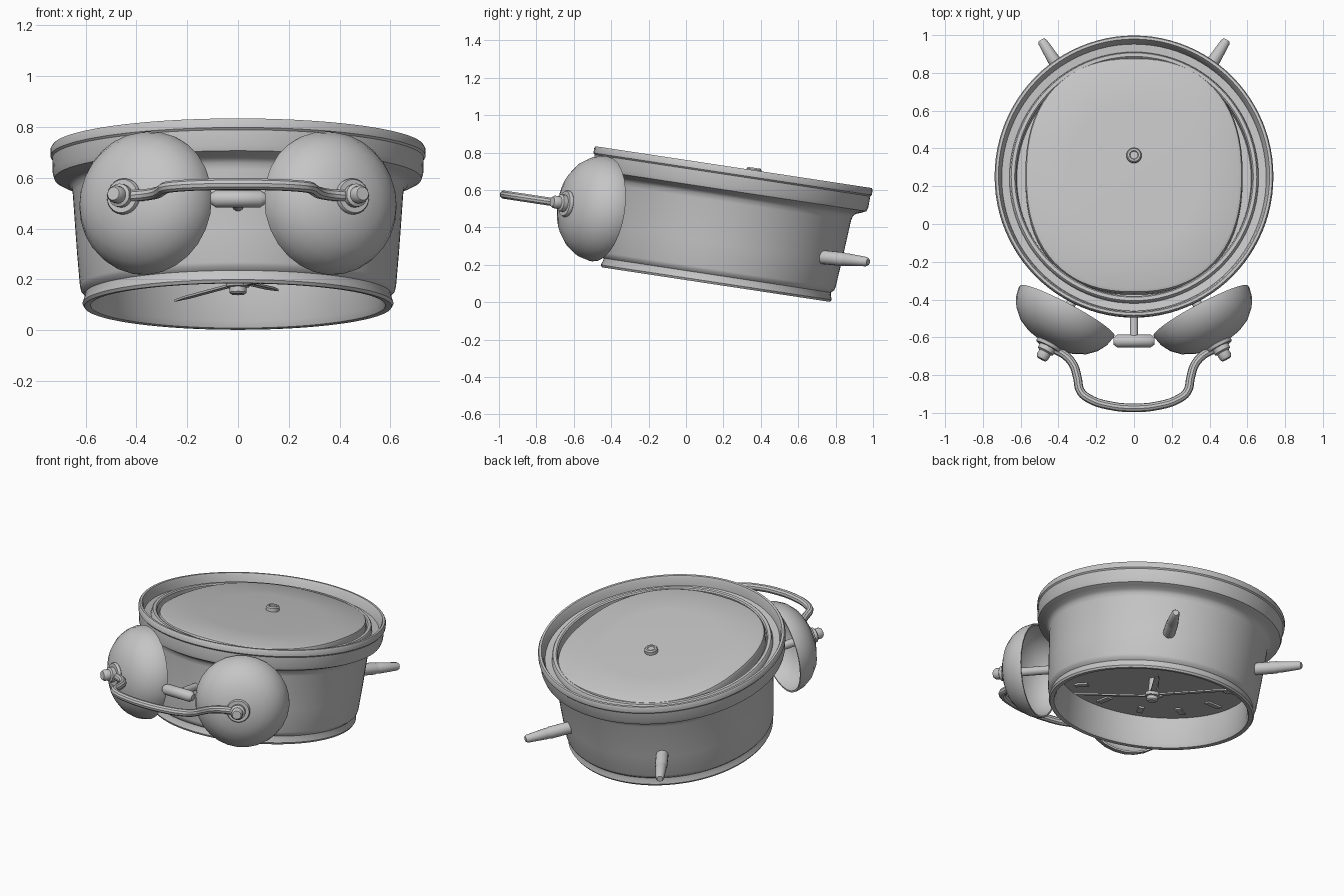
import bpy, bmesh, math
from mathutils import Matrix, Vector

if "Cube" in bpy.data.objects:
    bpy.data.objects.remove(bpy.data.objects["Cube"])

grey = bpy.data.materials.new("plain_grey")
grey.diffuse_color = (0.56, 0.56, 0.56, 1)
grey.use_nodes = True
grey.node_tree.nodes["Principled BSDF"].inputs["Base Color"].default_value = grey.diffuse_color

# Whole clock lies on its face, tipped about x
TILT = Matrix.Translation((0, 0.16, 0.094)) @ Matrix.Rotation(math.radians(-8.6), 4, 'X')
OVAL = Matrix.Diagonal((1, 1.02, 1, 1))


def finish(name, bm, local=Matrix()):
    bmesh.ops.transform(bm, matrix=TILT @ local, verts=bm.verts)
    bmesh.ops.recalc_face_normals(bm, faces=bm.faces)
    me = bpy.data.meshes.new(name)
    bm.to_mesh(me)
    bm.free()
    me.materials.append(grey)
    ob = bpy.data.objects.new(name, me)
    bpy.context.collection.objects.link(ob)
    return ob


def skin(bm, rings):
    """Bridge successive rings; a ring of one vertex is a pole."""
    for a, b in zip(rings, rings[1:]):
        n = max(len(a), len(b))
        for i in range(n):
            j = (i + 1) % n
            if len(a) == 1:
                bm.faces.new((a[0], b[i], b[j]))
            elif len(b) == 1:
                bm.faces.new((a[i], b[0], a[j]))
            else:
                bm.faces.new((a[i], b[i], b[j], a[j]))


def lathe(name, profile, local=Matrix(), seg=24):
    bm = bmesh.new()
    rings = []
    for r, h in profile:
        n = seg if r > 0 else 1
        rings.append([bm.verts.new((r * math.cos(math.tau * i / n), r * math.sin(math.tau * i / n), h))
                      for i in range(n)])
    skin(bm, rings)
    return finish(name, bm, local)


def along(direction, origin):
    """Frame whose z axis follows the direction."""
    q = Vector(direction).to_track_quat('Z', 'X')
    return Matrix.Translation(origin) @ q.to_matrix().to_4x4()


def box(name, size, local):
    bm = bmesh.new()
    bmesh.ops.create_cube(bm, size=1)
    bmesh.ops.scale(bm, vec=size, verts=bm.verts)
    return finish(name, bm, local)


# Case: dial recess, outer wall, flared rim, stepped back recess
lathe("case", [
    (0, 0.19), (0.565, 0.19), (0.57, 0.03), (0.58, 0.003), (0.59, 0), (0.605, 0), (0.612, 0.012),
    (0.604, 0.035), (0.602, 0.05), (0.618, 0.065), (0.622, 0.08), (0.634, 0.22), (0.65, 0.445),
    (0.655, 0.47), (0.67, 0.486), (0.70, 0.497), (0.722, 0.508), (0.729, 0.53), (0.731, 0.59),
    (0.738, 0.598), (0.738, 0.625), (0.732, 0.635), (0.718, 0.635), (0.71, 0.62), (0.70, 0.575),
    (0.66, 0.57), (0.655, 0.597), (0.65, 0.602), (0.632, 0.602), (0.625, 0.595), (0.62, 0.54), (0, 0.54)],
    OVAL, 96)

# Back plate: rounded, nearly circular outline with softened edge
bm = bmesh.new()
rings = []
for scale, h in ((1, 0.535), (1, 0.59), (0.99, 0.603), (0.965, 0.61), (0.6, 0.617)):
    ring = []
    for i in range(72):
        c, s = math.cos(math.tau * i / 72), math.sin(math.tau * i / 72)
        p = 2 / 2.35
        ring.append(bm.verts.new((0.575 * scale * math.copysign(abs(c) ** p, c),
                                  0.008 + 0.63 * scale * math.copysign(abs(s) ** p, s), h)))
    rings.append(ring)
rings.append([bm.verts.new((0, 0.008, 0.62))])
skin(bm, rings)
bm.faces.new(rings[0])
finish("back_plate", bm)

# Setting knob on the back
lathe("back_knob", [(0, 0.6), (0.04, 0.6), (0.04, 0.64), (0.034, 0.648), (0.024, 0.648),
                    (0.02, 0.643), (0, 0.643)], Matrix.Translation((0, 0.11, 0)))

# Dial hour marks
for k in range(12):
    a = math.tau * k / 12
    box("hour_mark", (0.1 if k % 3 == 0 else 0.08, 0.035, 0.014),
        OVAL @ Matrix.Rotation(a, 4, 'Z') @ Matrix.Translation((0.46, 0, 0.187)))

# Centre pin and hands
lathe("hand_pin", [(0, 0.195), (0.03, 0.195), (0.03, 0.10), (0.045, 0.10), (0.045, 0.078),
                   (0.034, 0.075), (0.034, 0.055), (0.026, 0.048), (0, 0.048)])
for name, tip, width, h in (("minute_hand", (-0.25, 0.45), 0.026, 0.086),
                            ("hour_hand", (0.16, 0.24), 0.034, 0.096),
                            ("alarm_hand", (0.32, -0.36), 0.018, 0.078)):
    length = Vector(tip).length
    rot = Matrix.Rotation(math.atan2(tip[1], tip[0]), 4, 'Z')
    bm = bmesh.new()
    pts = [(-0.06, -width / 2), (length * 0.8, -width / 2), (length, 0),
           (length * 0.8, width / 2), (-0.06, width / 2)]
    face = bm.faces.new([bm.verts.new((x, y, h)) for x, y in pts])
    ext = bmesh.ops.extrude_face_region(bm, geom=[face])
    bmesh.ops.translate(bm, vec=(0, 0, 0.009),
                        verts=[v for v in ext["geom"] if isinstance(v, bmesh.types.BMVert)])
    finish(name, bm, rot)

# Bells, posts, nuts, handle eyes and feet, mirrored left and right
for side, tag in ((-1, "left"), (1, "right")):
    axis = along((side * 0.466, -0.885, 0), (0, 0, 0.308))
    lathe("bell_" + tag, [
        (0, 0.964), (0.07, 0.96), (0.14, 0.944), (0.20, 0.914), (0.246, 0.87), (0.274, 0.82),
        (0.284, 0.775), (0.284, 0.76), (0.274, 0.76), (0.264, 0.815), (0.237, 0.862),
        (0.192, 0.902), (0.135, 0.931), (0.07, 0.947), (0, 0.95)], axis, 28)
    lathe("bell_post_" + tag, [(0, 0.58), (0.026, 0.58), (0.026, 0.96), (0, 0.96)], axis, 16)
    lathe("handle_eye_" + tag, [(0, 0.955), (0.066, 0.955), (0.071, 0.962), (0.071, 0.972),
                                (0.066, 0.98), (0, 0.98)], axis, 28)
    lathe("bell_nut_" + tag, [(0, 0.97), (0.044, 0.97), (0.046, 0.98), (0.046, 1.005), (0.034, 1.012),
                              (0.034, 1.04), (0.026, 1.053), (0, 1.053)], axis, 18)
    foot = along((side * 0.53, 0.85, 0.04), (0, 0, 0.205))
    lathe("foot_" + tag, [(0, 0.56), (0.037, 0.56), (0.037, 0.77), (0.033, 0.782), (0.034, 0.795),
                          (0.025, 0.915), (0.018, 0.928), (0, 0.928)], foot, 18)

# Carrying handle: bent rod between the two bells
half = [(0.415, -0.882), (0.36, -0.915), (0.32, -0.965), (0.30, -1.03),
        (0.282, -1.105), (0.235, -1.145), (0.12, -1.182)]
path = half + [(0, -1.192)] + [(-x, y) for x, y in reversed(half)]
curve = bpy.data.curves.new("handle_path", 'CURVE')
curve.dimensions = '3D'
curve.bevel_depth = 0.023
curve.bevel_resolution = 3
curve.resolution_u = 6
curve.use_fill_caps = True
spline = curve.splines.new('BEZIER')
spline.bezier_points.add(len(path) - 1)
for bp, (x, y) in zip(spline.bezier_points, path):
    bp.co = (x, y, 0.306)
    bp.handle_left_type = bp.handle_right_type = 'AUTO'
rod = bpy.data.objects.new("handle_path", curve)
bpy.context.collection.objects.link(rod)
bpy.context.view_layer.update()
mesh = bpy.data.meshes.new_from_object(rod.evaluated_get(bpy.context.evaluated_depsgraph_get()))
bm = bmesh.new()
bm.from_mesh(mesh)
bpy.data.objects.remove(rod)
bpy.data.meshes.remove(mesh)
finish("handle", bm)

# Hammer between the bells
lathe("hammer_head", [(0, -0.108), (0.02, -0.108), (0.034, -0.088), (0.034, 0.088), (0.02, 0.108), (0, 0.108)],
      along((1, 0, 0), (0, -0.834, 0.302)), 18)
lathe("hammer_stem", [(0, 0.6), (0.022, 0.6), (0.022, 0.83), (0, 0.83)],
      along((0, -1, 0), (0, 0, 0.302)), 14)

# Smooth shading with crisp edges
for ob in bpy.context.collection.objects:
    ob.select_set(True)
    bpy.context.view_layer.objects.active = ob
bpy.ops.object.shade_smooth_by_angle(angle=math.radians(35))
